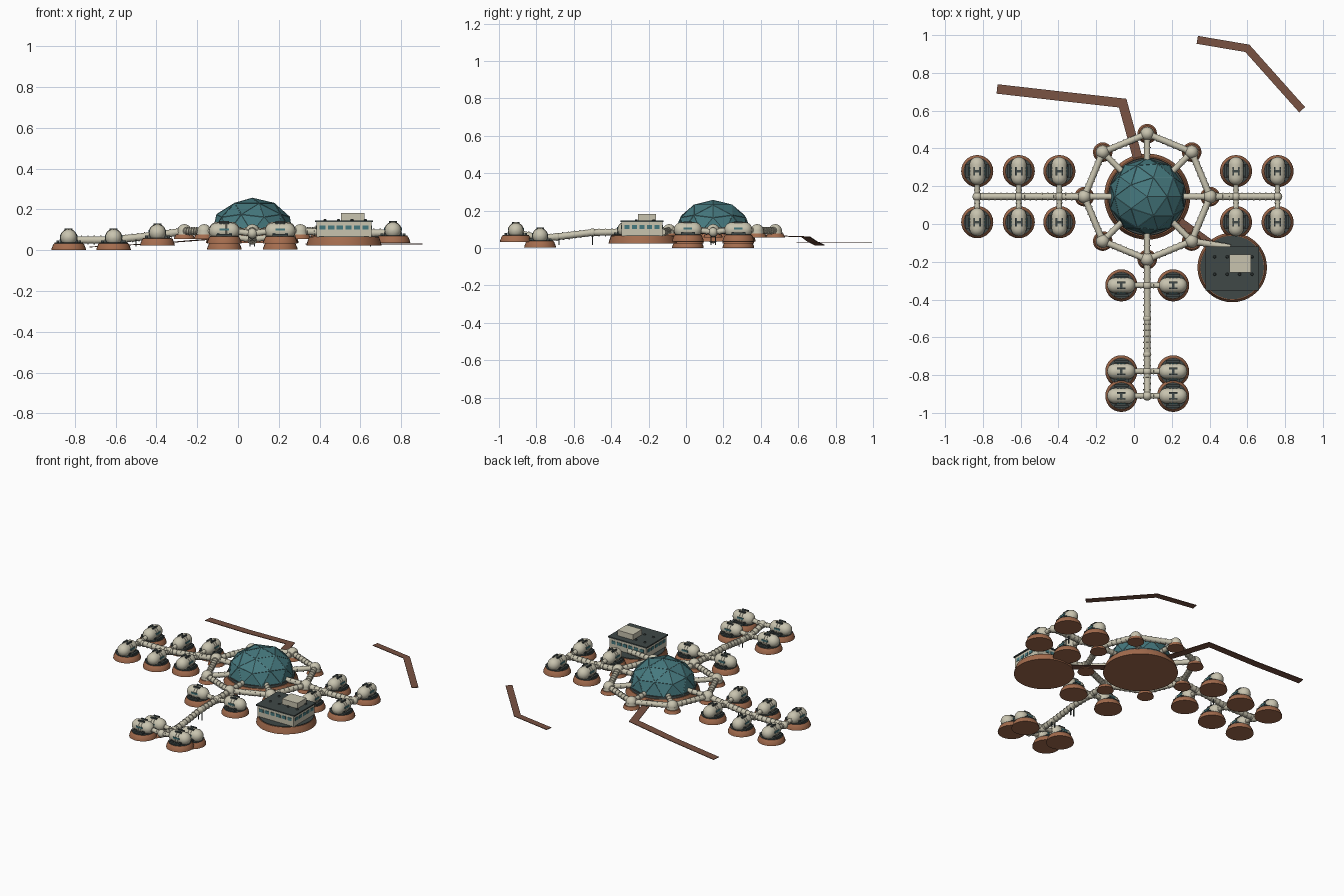
import bpy, bmesh, math
from mathutils import Vector, Matrix

if "Cube" in bpy.data.objects:
    bpy.data.objects.remove(bpy.data.objects["Cube"])

def material(name, col):
    m = bpy.data.materials.new(name)
    m.diffuse_color = (*col, 1)
    m.use_nodes = True
    m.node_tree.nodes["Principled BSDF"].inputs["Base Color"].default_value = m.diffuse_color
    return m

CREAM = material("cream_hull", (.58, .55, .43))
RUST = material("rust_soil", (.37, .15, .075))
ROAD = material("road_soil", (.19, .085, .055))
DARK = material("dark_deck", (.05, .065, .063))
TEAL = material("teal_glass", (.06, .19, .21))
FRAME = material("dome_frame", (.10, .24, .26))

def cone(bm, p, q, r1, r2=None, n=16):
    p, q = Vector(p), Vector(q)
    d = q - p
    mat = Matrix.Translation((p + q) / 2) @ d.to_track_quat('Z', 'Y').to_matrix().to_4x4()
    bmesh.ops.create_cone(bm, cap_ends=True, segments=n, radius1=r1,
                          radius2=r1 if r2 is None else r2, depth=d.length, matrix=mat)

def box(bm, c, s):
    bmesh.ops.create_cube(bm, size=1, matrix=Matrix.Translation(c) @ Matrix.Diagonal((*s, 1)))

def ball(bm, c, r):
    bmesh.ops.create_uvsphere(bm, u_segments=16, v_segments=10, radius=r, matrix=Matrix.Translation(c))

def lathe(bm, profile, n=24, mat=Matrix.Identity(4)):
    # rings of the profile, listed bottom to top, capped at both ends
    rings = [[bm.verts.new(mat @ Vector((r * math.cos(i * math.tau / n), r * math.sin(i * math.tau / n), z)))
              for i in range(n)] for r, z in profile]
    for a, b in zip(rings, rings[1:]):
        for i in range(n):
            j = (i + 1) % n
            bm.faces.new((a[i], a[j], b[j], b[i]))
    bm.faces.new(rings[0][::-1])
    bm.faces.new(rings[-1])
    bm.normal_update()

def link(name, mesh, loc=(0, 0, 0), rot=0):
    ob = bpy.data.objects.new(name, mesh)
    ob.location = loc
    ob.rotation_euler = (0, 0, rot)
    bpy.context.collection.objects.link(ob)
    return ob

def mesh_of(name, bm, mat, smooth=True):
    me = bpy.data.meshes.new(name)
    bm.normal_update()
    if smooth:
        for f in bm.faces:
            f.smooth = True
        for e in bm.edges:
            if len(e.link_faces) == 2 and e.calc_face_angle(0) > .6:
                e.smooth = False
    bm.to_mesh(me)
    bm.free()
    me.materials.append(mat)
    return me

def tube(bm, p, q, r, step=.033):
    # corridor with raised ribs
    p, q = Vector(p), Vector(q)
    cone(bm, p, q, r, n=12)
    d = (q - p).normalized() * .003
    k = max(2, round((q - p).length / step))
    for i in range(1, k):
        c = p.lerp(q, i / k)
        cone(bm, c - d, c + d, r * 1.18, n=12)

# Pod parts, modelled once lying along y and shared by every pod
bm = bmesh.new()
R, H = .041, .034
half = [(R * math.sin(a), -H - R * math.cos(a)) for a in [(i + .15) * math.pi / 10.3 for i in range(5)]]
half += [(R, -H), (R, -.012), (R * 1.05, -.0115), (R * 1.05, -.007), (R, -.0065)]
lathe(bm, half + [(r, -z) for r, z in half[::-1]], 20, Matrix.Rotation(math.pi / 2, 4, 'X'))
capsule = mesh_of("pod_capsule", bm, CREAM)

bm = bmesh.new()
lathe(bm, [(.085, -.062), (.084, -.054), (.075, -.032), (.071, -.028)], 28)
mound = mesh_of("pod_mound", bm, RUST)

bm = bmesh.new()
cone(bm, (0, 0, -.03), (0, 0, -.025), .07, n=28)
for s in (-1, 1):
    box(bm, (0, s * .03, -.022), (.09, .014, .024))        # cradles
    box(bm, (s * .054, 0, -.021), (.014, .075, .014))      # side lockers
    box(bm, (s * .015, 0, .039), (.009, .045, .012))       # roof rails
box(bm, (0, 0, .041), (.03, .014, .008))
deck = mesh_of("pod_deck", bm, DARK, False)

bm = bmesh.new()
for s in (-1, 1):
    box(bm, (s * .039, 0, .008), (.008, .045, .011))
window = mesh_of("pod_window", bm, TEAL, False)

CX, CY = .07, .145
pods, hubs = [], []
for x, z in ((-.83, .062), (-.61, .062), (-.395, .086), (.54, .095), (.76, .097)):
    pods += [(x, CY + s * .135, z, 0) for s in (-1, 1)]
    hubs.append(((x, CY, z - .012), (0, .10, .012)))
for y, z in ((-.325, .098), (-.78, .065), (-.91, .094)):
    pods += [(CX + s * .137, y, z, math.pi / 2) for s in (-1, 1)]
    hubs.append(((CX, y, z - .012), (.10, 0, .012)))
for i, (x, y, z, a) in enumerate(pods):
    for me in (capsule, mound, deck, window):
        link(f"{me.name}_{i + 1}", me, (x, y, z), a)

# Ring nodes around the dome
nodes = [Vector((CX + .333 * math.cos(i * math.pi / 4), CY + .333 * math.sin(i * math.pi / 4), .093)) for i in range(8)]
bm, base = bmesh.new(), bmesh.new()
for n in nodes:
    ball(bm, n, .035)
    cone(bm, n - Vector((0, 0, .025)), n, .038, .036, 16)
    cone(base, n - Vector((0, 0, .037)), n - Vector((0, 0, .016)), .052, .043, 20)
link("ring_nodes", mesh_of("ring_nodes", bm, CREAM))
link("ring_node_mounds", mesh_of("ring_node_mounds", base, RUST))

# Ring corridors and spokes to the dome
bm = bmesh.new()
for i, n in enumerate(nodes):
    tube(bm, n, nodes[(i + 1) % 8], .017)
    tube(bm, n, n.lerp(Vector((CX, CY, .093)), .44), .016)
tube(bm, nodes[7], (.51, -.125, .085), .017)
link("ring_corridors", mesh_of("ring_corridors", bm, CREAM))

# Three long arms with cross passages to the pods
bm = bmesh.new()
arms = [[nodes[4]] + [hubs[i][0] for i in (2, 1, 0)],
        [nodes[0]] + [hubs[i][0] for i in (3, 4)],
        [nodes[6], hubs[5][0], (CX, -.5, .083), (CX, -.69, .06), hubs[6][0], hubs[7][0]]]
for path in arms:
    for p, q in zip(path, path[1:]):
        tube(bm, p, q, .018)
        ball(bm, q, .0215)
for c, d in hubs:
    for s in (-1, 1):
        tube(bm, c, Vector(c) + Vector((s * d[0], s * d[1], d[2])), .014)
    ball(bm, c, .025)
link("arm_corridors", mesh_of("arm_corridors", bm, CREAM))

# Thin posts below the corridors
bm = bmesh.new()
for x, y, z in ((CX, -.5, .08), (CX, -.68, .06), (-.5, CY, .07), (.65, CY, .08)):
    for s in (-.012, .012):
        box(bm, (x + (s if x == CX else 0), y + (0 if x == CX else s), z / 2 + .008), (.005, .005, z - .018))
link("corridor_posts", mesh_of("corridor_posts", bm, DARK, False))

# Dome: mound, collar, faceted glass and frame struts
bm = bmesh.new()
lathe(bm, [(.228, .035), (.224, .05), (.212, .078)], 48)
link("dome_mound", mesh_of("dome_mound", bm, RUST), (CX, CY, 0))
bm = bmesh.new()
cone(bm, (0, 0, .076), (0, 0, .092), .207, .204, 48)
link("dome_collar", mesh_of("dome_collar", bm, DARK), (CX, CY, 0))
bm, frame = bmesh.new(), bmesh.new()
bmesh.ops.create_icosphere(bm, subdivisions=2, radius=.204)
bmesh.ops.bisect_plane(bm, geom=bm.verts[:] + bm.edges[:] + bm.faces[:], dist=1e-4,
                       plane_co=(0, 0, 0), plane_no=(0, 0, 1), clear_inner=True)
bmesh.ops.scale(bm, vec=(1, 1, .82), verts=bm.verts[:])
for e in bm.edges:
    if e.calc_length() > .01:
        cone(frame, e.verts[0].co, e.verts[1].co, .0022, n=5)
link("dome_glass", mesh_of("dome_glass", bm, TEAL, False), (CX, CY, .088))
link("dome_frame", mesh_of("dome_frame", frame, FRAME, False), (CX, CY, .088))

# Operations building on its round pad
BX, BY = .52, -.23
bm = bmesh.new()
lathe(bm, [(.184, .023), (.182, .035), (.172, .064)], 40)
link("building_mound", mesh_of("building_mound", bm, RUST), (BX, BY, 0))
bm = bmesh.new()
cone(bm, (BX, BY, .062), (BX, BY, .068), .168, n=40)
box(bm, (BX, BY - .005, .142), (.285, .232, .008))
for i in range(4):
    for j in (-1, 1):
        x, y = BX - .093 + i * .066, BY + .01 + j * .046
        cone(bm, (x, y, .145), (x, y, .153), .009, .005, 8)
link("building_roof_and_deck", mesh_of("building_roof_and_deck", bm, DARK, False))
bm = bmesh.new()
box(bm, (BX, BY - .005, .103), (.27, .22, .075))
box(bm, (.563, -.208, .163), (.115, .095, .038))
link("building_walls", mesh_of("building_walls", bm, CREAM, False))
bm = bmesh.new()
for s in (-1, 1):
    for i in range(6):
        box(bm, (BX - .105 + i * .042, BY - .005 + s * .11, .112), (.03, .006, .02))
    for i in range(5):
        box(bm, (BX + s * .135, BY - .085 + i * .04, .112), (.006, .028, .02))
link("building_windows", mesh_of("building_windows", bm, TEAL, False))

# Soil roads as thin mitred ribbons
def road(name, pts, w=.05, t=.004):
    pts = [Vector(p) for p in pts]
    steps = [(b - a).to_2d().normalized() for a, b in zip(pts, pts[1:])]
    bm = bmesh.new()
    rows = []
    for i, p in enumerate(pts):
        a, b = steps[max(0, i - 1)], steps[min(i, len(steps) - 1)]
        d = (a + b).normalized()
        n = Vector((-d.y, d.x, 0)) * (w / 2 / max(.5, d.dot(a)))
        rows.append([bm.verts.new(c) for c in (p + n, p - n, p - n - Vector((0, 0, t)), p + n - Vector((0, 0, t)))])
    for a, b in zip(rows, rows[1:]):
        for i in range(4):
            j = (i + 1) % 4
            bm.faces.new((a[i], a[j], b[j], b[i]))
    bm.faces.new(rows[0][::-1])
    bm.faces.new(rows[-1])
    bmesh.ops.recalc_face_normals(bm, faces=bm.faces[:])
    link(name, mesh_of(name, bm, ROAD, False))

road("north_road", [(-.725, .715, .018), (-.4, .678, .035), (-.06, .64, .062), (.025, .33, .072)])
road("building_road", [(.2, .04, .07), (.42, -.12, .062)])
road("outer_road", [(.335, .975, .033), (.6, .93, .033), (.89, .605, .033)], .042)
